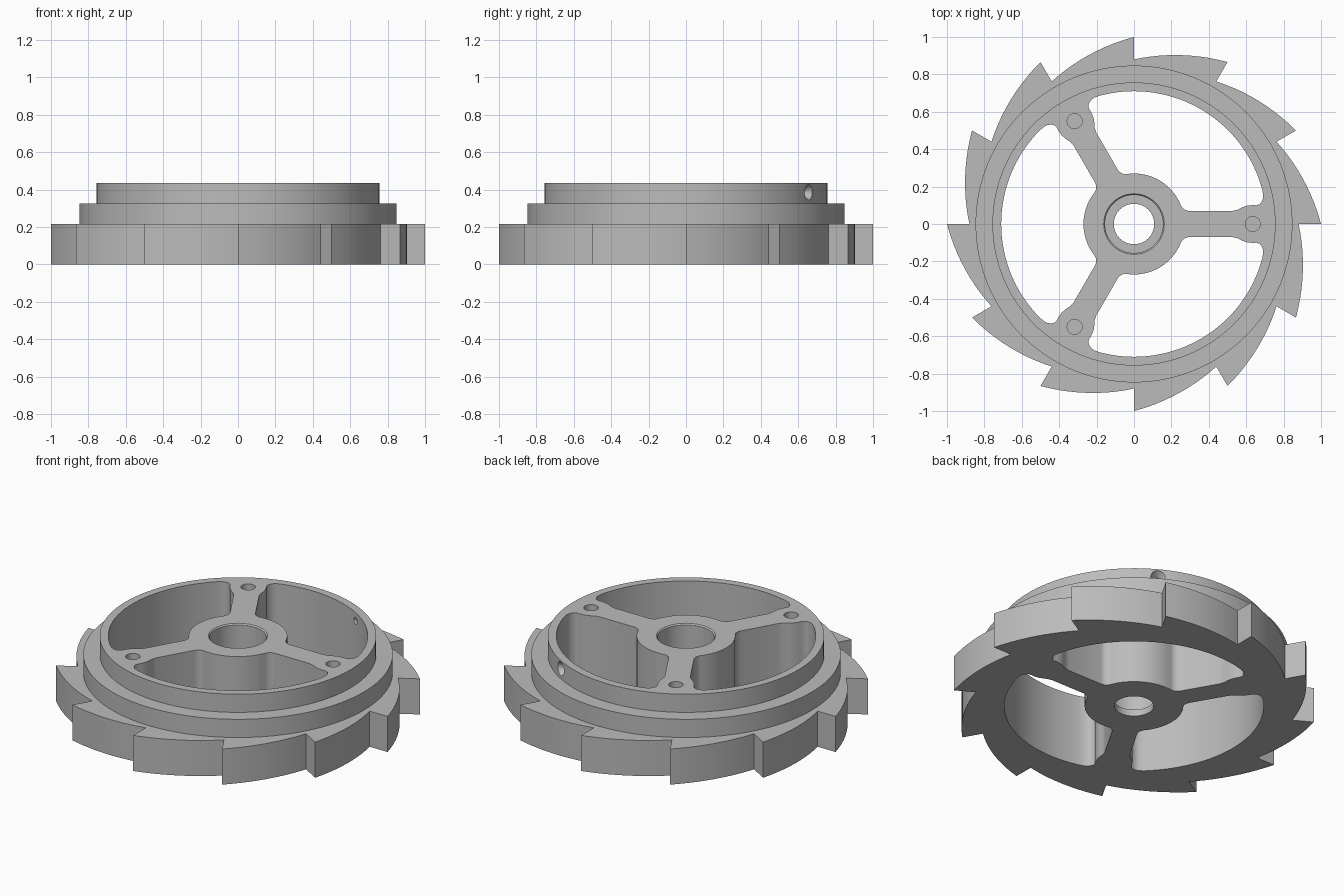
import bpy, bmesh, math
from mathutils import Matrix

cube = bpy.data.objects.get("Cube")
if cube:
    bpy.data.objects.remove(cube, do_unlink=True)

metal = bpy.data.materials.new("plain grey")
metal.use_nodes = True
grey = (0.5, 0.5, 0.5, 1)
metal.diffuse_color = grey
metal.node_tree.nodes["Principled BSDF"].inputs["Base Color"].default_value = grey


def polar(r, deg):
    a = math.radians(deg)
    return (r * math.cos(a), r * math.sin(a))


def loft(name, rings, matrix=None):
    """Closed solid through a stack of (outline, z) rings."""
    bm = bmesh.new()
    loops = [[bm.verts.new((x, y, z)) for x, y in pts] for pts, z in rings]
    n = len(loops[0])
    for low, high in zip(loops, loops[1:]):
        for i in range(n):
            j = (i + 1) % n
            bm.faces.new((low[i], low[j], high[j], high[i]))
    bm.faces.new(loops[0][::-1])
    bm.faces.new(loops[-1])
    if matrix:
        bm.transform(matrix)
    bmesh.ops.recalc_face_normals(bm, faces=bm.faces)
    mesh = bpy.data.meshes.new(name)
    bm.to_mesh(mesh)
    bm.free()
    mesh.materials.append(metal)
    obj = bpy.data.objects.new(name, mesh)
    bpy.context.collection.objects.link(obj)
    return obj


def lathe(name, profile, n, matrix=None):
    """Turned solid from (radius, z) points."""
    return loft(name, [([polar(r, 360 * i / n) for i in range(n)], z)
                       for r, z in profile], matrix)


def combine(target, tool, operation):
    mod = target.modifiers.new("bool", 'BOOLEAN')
    mod.operation = operation
    mod.solver = 'EXACT'
    mod.object = tool
    bpy.ops.object.select_all(action='DESELECT')
    target.select_set(True)
    bpy.context.view_layer.objects.active = target
    bpy.ops.object.modifier_apply(modifier=mod.name)
    bpy.data.objects.remove(tool, do_unlink=True)


# Twelve saw teeth: each flank rises clockwise from root to tip
STEPS = 10
teeth = []
for k in range(12):
    for i in range(STEPS + 1):
        t = i / STEPS
        r = 1 - 0.12 * t - 0.02 * t * (1 - t)
        teeth.append(polar(r, 30 * (k + t)))
wheel = loft("ratchet_wheel", [(teeth, 0), (teeth, 0.215)])

# Two stepped collars above the teeth
collars = lathe("collars", [(0.847, 0.1), (0.847, 0.325),
                            (0.757, 0.325), (0.757, 0.435)], 128)
combine(wheel, collars, 'UNION')

# One spoke edge: hub fillet, straight side, screw pad, rim fillet
edge = []
for i in range(7):
    fx, fy = polar(0.05, 202 + 68 * i / 6)
    edge.append((0.2966 + fx, 0.12 + fy))
edge += [(0.525, 0.07), (0.55, 0.075), (0.575, 0.087), (0.6, 0.097),
         (0.635, 0.101), (0.655, 0.1), (0.67, 0.105), (0.682, 0.118),
         (0.689, 0.135), (0.691, 0.153)]
edge_polar = [(math.hypot(x, y), math.degrees(math.atan2(y, x))) for x, y in edge]

# Window outline between two spokes, symmetric about 60 degrees
rim_start, hub_start = 15.0, edge_polar[0][1]
window = list(edge_polar)
window += [(0.71, rim_start + (120 - 2 * rim_start) * i / 36) for i in range(37)]
window += [(r, 120 - a) for r, a in reversed(edge_polar)]
window += [(0.27, 120 - hub_start - (120 - 2 * hub_start) * i / 16) for i in range(1, 16)]

for turn in (0, 120, 240):
    pts = [polar(r, a + turn) for r, a in window]
    combine(wheel, loft("window_cutter", [(pts, -0.1), (pts, 0.6)]), 'DIFFERENCE')
    # Blind screw hole in the pad at the end of each spoke
    x, y = polar(0.635, turn)
    hole = lathe("screw_cutter", [(0.04, 0.25), (0.04, 0.5)], 24,
                 Matrix.Translation((x, y, 0)))
    combine(wheel, hole, 'DIFFERENCE')

# Bearing bore with a lip at the bottom and a chamfered mouth
bore = lathe("bore_cutter", [(0.108, -0.1), (0.108, 0.04), (0.155, 0.04),
                             (0.155, 0.428), (0.169, 0.442)], 64)
combine(wheel, bore, 'DIFFERENCE')

# Countersunk radial hole through the upper collar
aim = (Matrix.Translation((0, 0, 0.385)) @ Matrix.Rotation(math.radians(60), 4, 'Z')
       @ Matrix.Rotation(math.radians(90), 4, 'Y'))
pin = lathe("pin_cutter", [(0.02, 0.6), (0.02, 0.72), (0.046, 0.765)], 24, aim)
combine(wheel, pin, 'DIFFERENCE')

bpy.ops.object.select_all(action='DESELECT')
wheel.select_set(True)
bpy.context.view_layer.objects.active = wheel
bpy.ops.object.shade_smooth_by_angle(angle=math.radians(25))
